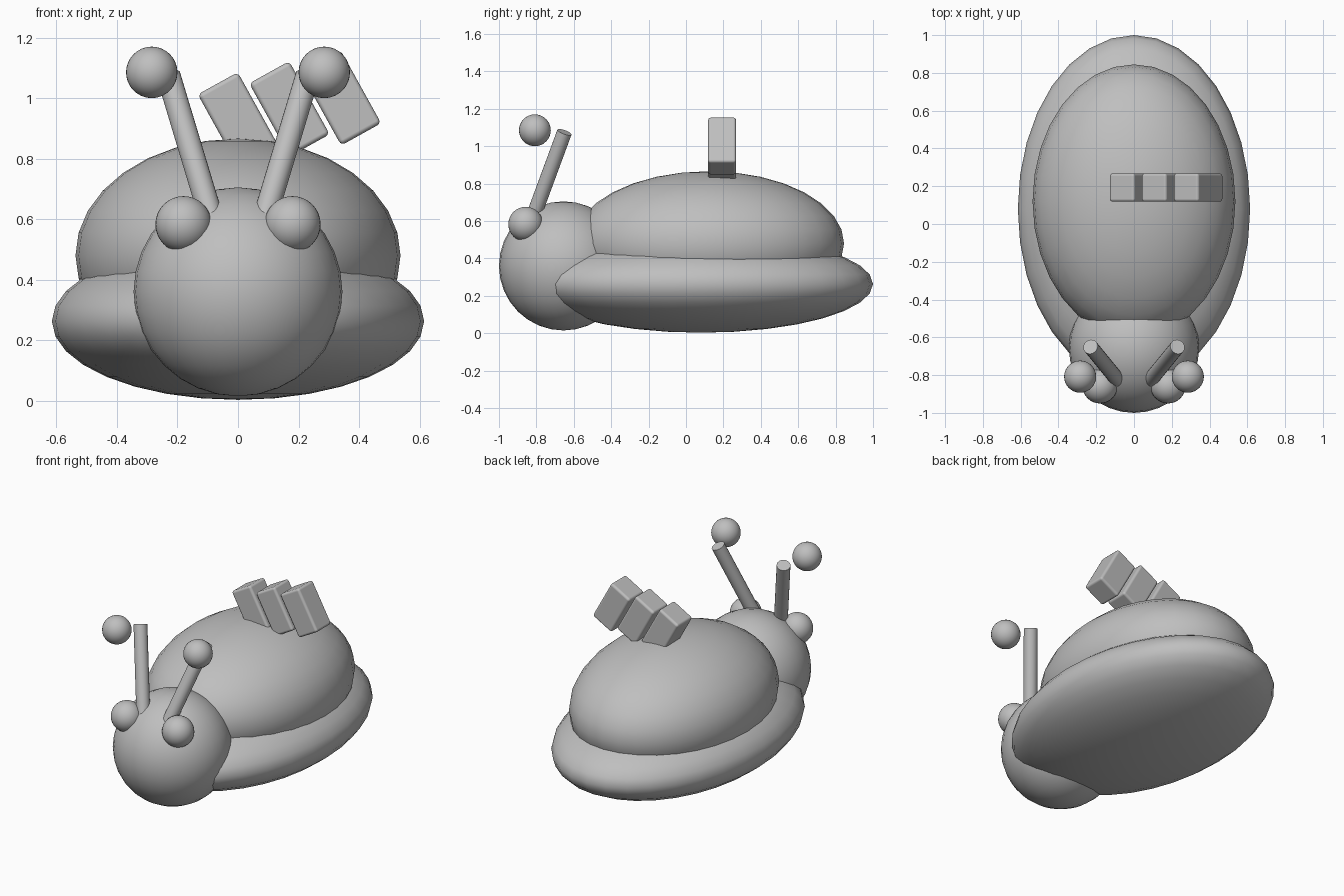
import bpy
import math
from mathutils import Vector

if "Cube" in bpy.data.objects:
    bpy.data.objects.remove(bpy.data.objects["Cube"])

grey = bpy.data.materials.new("plain grey")
grey.diffuse_color = (0.52, 0.52, 0.52, 1)
grey.use_nodes = True
grey.node_tree.nodes["Principled BSDF"].inputs["Base Color"].default_value = grey.diffuse_color


def finish(name, angle=40):
    ob = bpy.context.object
    ob.name = name
    ob.data.materials.append(grey)
    bpy.ops.object.transform_apply(location=False, rotation=False, scale=True)
    bpy.ops.object.shade_smooth_by_angle(angle=math.radians(angle))
    return ob


def ellipsoid(name, centre, radii):
    bpy.ops.mesh.primitive_uv_sphere_add(segments=32, ring_count=16, radius=1, location=centre)
    bpy.context.object.scale = radii
    return finish(name)


def rod(name, a, b, radius):
    a, b = Vector(a), Vector(b)
    d = b - a
    bpy.ops.mesh.primitive_cylinder_add(vertices=20, radius=radius, depth=d.length,
                                        location=(a + b) / 2)
    bpy.context.object.rotation_euler = d.to_track_quat('Z', 'Y').to_euler()
    return finish(name)


# Body, shell and head
ellipsoid("body", (0, 0.08, 0.263), (0.615, 0.92, 0.26))
ellipsoid("shell", (0, 0.12, 0.48), (0.537, 0.725, 0.386))
ellipsoid("head", (0, -0.655, 0.36), (0.345, 0.345, 0.345))

# Eyes, feeler stalks and the free-floating tips
for side, s in (("left", -1), ("right", 1)):
    ellipsoid(side + "_eye", (s * 0.18, -0.857, 0.583), (0.093,) * 3)
    rod(side + "_stalk", (s * 0.075, -0.84, 0.56), (s * 0.23, -0.65, 1.075), 0.04)
    ellipsoid(side + "_stalk_tip", (s * 0.285, -0.808, 1.085), (0.085,) * 3)

# Row of three leaning rounded blocks on the shell
for i in range(3):
    bpy.ops.mesh.primitive_cube_add(size=1, location=(0.17 * i, 0.193, 0.928 + 0.0365 * i),
                                    rotation=(0, math.radians(-29), 0))
    bpy.context.object.scale = (0.151, 0.15, 0.276)
    block = finish("back_block_%d" % (i + 1), 30)
    bevel = block.modifiers.new("rounding", 'BEVEL')
    bevel.width = 0.015
    bevel.segments = 3
    bevel.harden_normals = True
    for p in block.data.polygons:
        p.use_smooth = True
